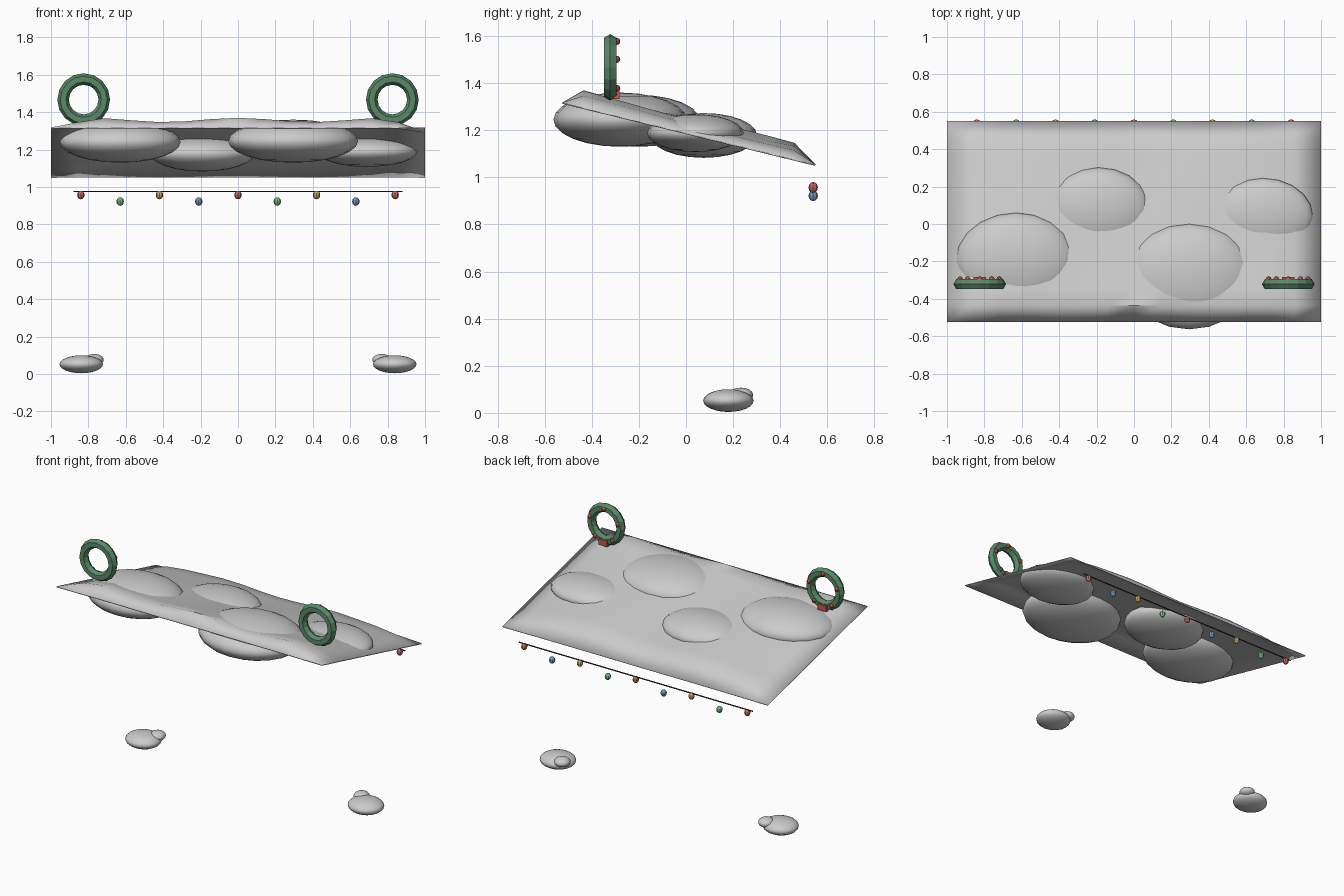
import bpy, bmesh, math
from mathutils import Vector

if "Cube" in bpy.data.objects:
    bpy.data.objects.remove(bpy.data.objects["Cube"])


def paint(name, rgb):
    m = bpy.data.materials.new(name)
    m.diffuse_color = (*rgb, 1)
    m.use_nodes = True
    m.node_tree.nodes["Principled BSDF"].inputs["Base Color"].default_value = m.diffuse_color
    return m


GREEN = paint("pine green", (0.10, 0.25, 0.14))
RED = paint("berry red", (0.50, 0.10, 0.08))
BULBS = [paint("bulb red", (0.55, 0.15, 0.12)), paint("bulb green", (0.18, 0.50, 0.20)),
         paint("bulb yellow", (0.55, 0.40, 0.15)), paint("bulb blue", (0.18, 0.32, 0.55))]


def finish(name, mat=None, smooth=False):
    o = bpy.context.object
    o.name = name
    if mat:
        o.data.materials.append(mat)
    if smooth:
        bpy.ops.object.shade_smooth()
    return o


def ellipsoid(name, loc, radii, mat=None, seg=20, rings=12, smooth=True):
    bpy.ops.mesh.primitive_uv_sphere_add(segments=seg, ring_count=rings, location=loc)
    bpy.context.object.scale = radii
    return finish(name, mat, smooth)


# roof snow: sloped, gently wavy sheet whose rim drops down on all sides
NX, NY = 14, 12
Y0, Y1 = -0.525, 0.55
bm = bmesh.new()
grid = []
for j in range(NY + 1):
    y = Y0 + (Y1 - Y0) * j / NY
    row = []
    for i in range(NX + 1):
        x = -1 + 2 * i / NX
        z = 1.318 - 0.245 * (y - Y0)
        if 0 < i < NX and 0 < j < NY:
            rise = 0.062 + 0.012 * math.cos(8 * x) * math.cos(4 * (y - Y0))
            z += rise * (0.7 if i in (1, NX - 1) else 1)
        row.append(bm.verts.new((x, y, z)))
    grid.append(row)
for j in range(NY):
    for i in range(NX):
        bm.faces.new((grid[j][i], grid[j][i + 1], grid[j + 1][i + 1], grid[j + 1][i]))
me = bpy.data.meshes.new("roof_snow")
bm.to_mesh(me)
bm.free()
roof = bpy.data.objects.new("roof_snow", me)
bpy.context.collection.objects.link(roof)
bpy.context.view_layer.objects.active = roof
roof.select_set(True)
bpy.ops.object.shade_smooth_by_angle(angle=math.radians(40))
sol = roof.modifiers.new("thickness", 'SOLIDIFY')
sol.thickness = 0.006

# snow drifts bulging through the sheet
for k, (loc, radii) in enumerate([
        ((-0.63, -0.20, 1.24), (0.323, 0.26, 0.11)),
        ((-0.19, 0.075, 1.178), (0.28, 0.227, 0.095)),
        ((0.295, -0.28, 1.245), (0.347, 0.283, 0.115)),
        ((0.69, 0.04, 1.188), (0.267, 0.205, 0.08))]):
    ellipsoid(f"snow_drift_{k + 1}", loc, radii)

# wreaths with five berries and a bow, and ground snow piles, mirrored in x
for s, side in ((-1, "left"), (1, "right")):
    c = Vector((s * 0.825, -0.322, 1.467))
    bpy.ops.mesh.primitive_torus_add(location=c, rotation=(math.pi / 2, 0, 0),
                                     major_segments=16, minor_segments=6,
                                     major_radius=0.110, minor_radius=0.031)
    finish(f"wreath_{side}", GREEN)
    for n in range(5):
        a = math.pi / 2 + n * math.tau / 5
        p = c + Vector((0.11 * math.cos(a), 0.028, 0.11 * math.sin(a)))
        ellipsoid(f"berry_{side}_{n + 1}", p, (0.015,) * 3, RED, 8, 6, False)
    bpy.ops.mesh.primitive_cube_add(size=1, location=c + Vector((0, 0.027, -0.115)))
    bpy.context.object.scale = (0.065, 0.025, 0.04)
    finish(f"bow_{side}", RED)
    ellipsoid(f"ground_snow_{side}", (s * 0.838, 0.18, 0.052), (0.116, 0.107, 0.048))
    ellipsoid(f"ground_snow_small_{side}", (s * 0.768, 0.233, 0.076), (0.05, 0.052, 0.031))

# light string along the back eave
bpy.ops.mesh.primitive_cylinder_add(vertices=6, radius=0.004, depth=1.76,
                                    location=(0, 0.54, 0.976), rotation=(0, math.pi / 2, 0))
finish("light_cable", paint("cable", (0.03, 0.03, 0.03)))
for n in range(9):
    ellipsoid(f"light_bulb_{n + 1}", (-0.84 + 0.21 * n, 0.54, 0.922 if n % 2 else 0.957),
              (0.02, 0.02, 0.023), BULBS[n % 4], 8, 6, False)
